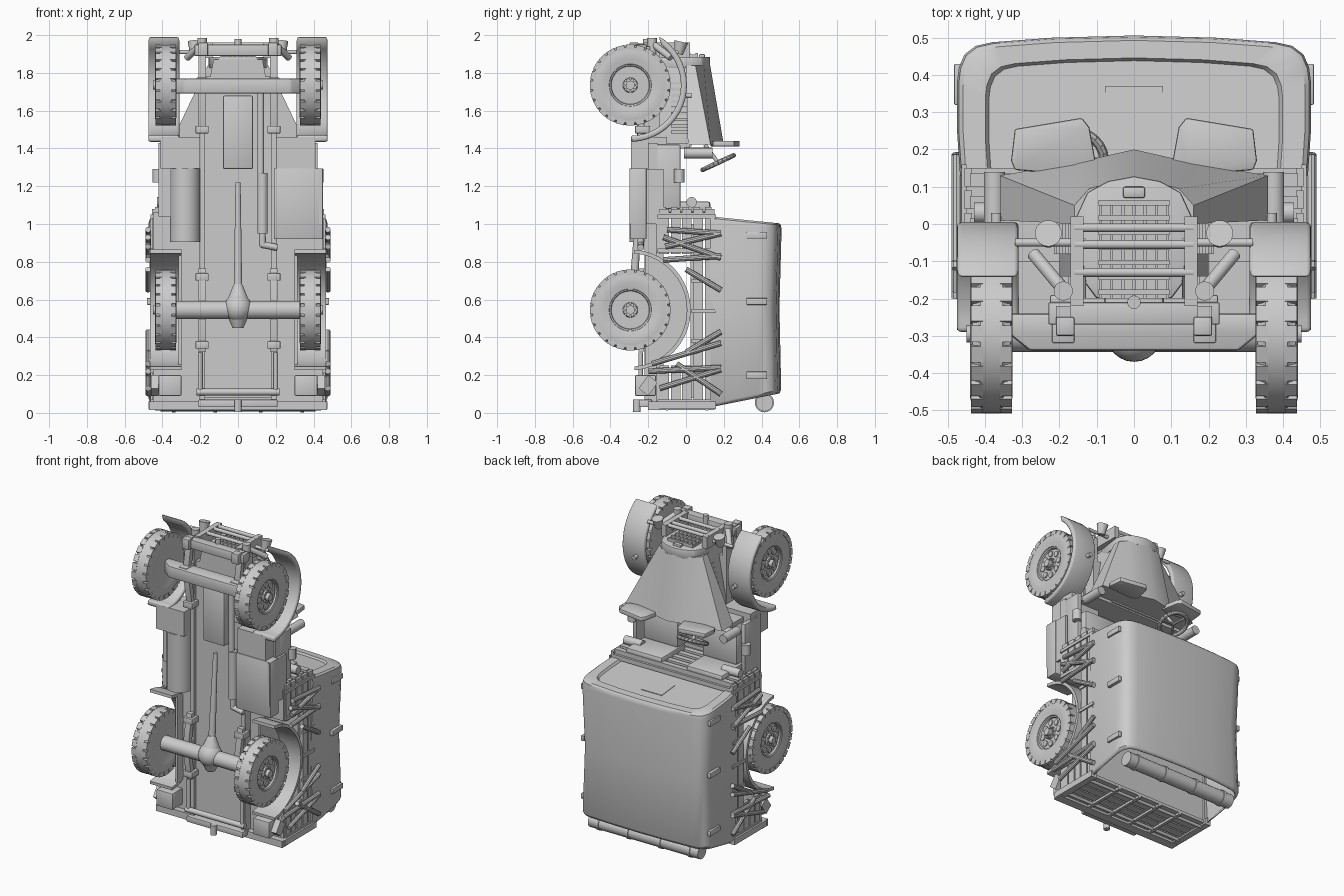
import bpy, bmesh, math
from mathutils import Vector, Matrix

# The vehicle stands on its tail: +z is its nose, +y its roof. Sizes are in hundredths.
if "Cube" in bpy.data.objects:
    bpy.data.objects.remove(bpy.data.objects["Cube"], do_unlink=True)

GREY = (0.6, 0.6, 0.6, 1)
paint = bpy.data.materials.new("plain grey")
paint.use_nodes = True
paint.diffuse_color = GREY
paint.node_tree.nodes["Principled BSDF"].inputs["Base Color"].default_value = GREY


def finish(name, bm, both=False, bevel=0, segments=2, shell=0):
    bmesh.ops.recalc_face_normals(bm, faces=bm.faces)
    if bevel:
        edges = [e for e in bm.edges if e.calc_face_angle(0) > 0.6]
        bmesh.ops.bevel(bm, geom=edges, offset=bevel, segments=segments, affect='EDGES', profile=0.5)
    for f in bm.faces:
        f.smooth = True
    for e in bm.edges:
        e.smooth = e.calc_face_angle(0) < 0.6
    bmesh.ops.scale(bm, vec=Vector((1, 1, 1)) / 100, verts=bm.verts)
    mesh = bpy.data.meshes.new(name)
    bm.to_mesh(mesh)
    bm.free()
    mesh.materials.append(paint)
    ob = bpy.data.objects.new(name, mesh)
    bpy.context.scene.collection.objects.link(ob)
    if shell:
        ob.modifiers.new("Shell", 'SOLIDIFY').thickness = shell / 100
    if both:
        ob.modifiers.new("Mirror", 'MIRROR').use_mirror_merge = False


def box(name, x, y, z, both=False, bevel=0):
    bm = bmesh.new()
    add_box(bm, x, y, z)
    finish(name, bm, both, bevel)


def add_box(bm, x, y, z, turn=Matrix()):
    size = [b - a for a, b in (x, y, z)]
    mid = [(a + b) / 2 for a, b in (x, y, z)]
    bmesh.ops.create_cube(bm, size=1, matrix=turn @ Matrix.Translation(mid) @ Matrix.Diagonal((*size, 1)))


def add_rod(bm, p, q, r, r_end=None, sides=14):
    p, q = Vector(p), Vector(q)
    turn = (q - p).to_track_quat('Z', 'Y').to_matrix().to_4x4()
    bmesh.ops.create_cone(bm, cap_ends=True, segments=sides, radius1=r, radius2=r if r_end is None else r_end,
                          depth=(q - p).length, matrix=Matrix.Translation((p + q) / 2) @ turn)


def rod(name, points, r, r_end=None, both=False, sides=14):
    bm = bmesh.new()
    for p, q in zip(points, points[1:]):
        add_rod(bm, p, q, r, r_end, sides)
    for p in points[1:-1]:
        bmesh.ops.create_uvsphere(bm, u_segments=12, v_segments=8, radius=r, matrix=Matrix.Translation(p))
    finish(name, bm, both)


def loft(name, rings, both=False, bevel=0, segments=2, open_back=False, shell=0):
    bm = bmesh.new()
    rows = [[bm.verts.new(p) for p in ring] for ring in rings]
    for a, b in zip(rows, rows[1:]):
        for i in range(len(a)):
            j = (i + 1) % len(a)
            bm.faces.new((a[i], a[j], b[j], b[i]))
    if not open_back:
        bm.faces.new(rows[0])
    bm.faces.new(rows[-1])
    finish(name, bm, both, bevel, segments, shell)


def prism(name, profile, x, both=False, bevel=0, segments=2):
    loft(name, [[(s, *p) for p in profile] for s in x], both, bevel, segments)


def plate(name, outline, z, both=False, bevel=0):
    loft(name, [[(*p, s) for p in outline] for s in z], both, bevel)


def mirrored(half):
    return half + [(-p[0], *p[1:]) for p in reversed(half) if p[0]]


def arc(r, start, end, centre, steps=20):
    angles = [math.radians(start + (end - start) * i / steps) for i in range(steps + 1)]
    return [(WHEEL_Y + r * math.cos(a), centre + r * math.sin(a)) for a in angles]


def lathe(name, profile, y, z, steps=48):
    turns = [math.tau * i / steps for i in range(steps)]
    loft(name, [[(x, y + r * math.cos(a), z + r * math.sin(a)) for a in turns] for x, r in profile], both=True)


# Wheels: tyre, shoulder blocks, rim with a ring of holes, and hub
WHEEL_Y, FRONT, REAR = -29.5, 173.5, 54.5
for end, z in (("front", FRONT), ("rear", REAR)):
    lathe(end + "_tyre", [(34, 11), (33, 14), (32.6, 17), (33.2, 20), (34.5, 20.5), (35.3, 21.3), (41.2, 21.3),
                          (42, 20.5), (43.4, 20), (44, 17), (43.7, 14), (43.2, 11.2), (41, 10.5)], WHEEL_Y, z)
    lathe(end + "_rim", [(35, 11.2), (42.8, 11.2), (42.4, 10.3), (41.3, 10), (41.3, 4), (42.2, 3.6), (42.2, 1)], WHEEL_Y, z, 32)
    bm, holes = bmesh.new(), bmesh.new()
    for i in range(24):
        turn = Matrix.Translation((0, WHEEL_Y, z)) @ Matrix.Rotation(math.tau * i / 24, 4, 'X')
        add_box(bm, (32.8, 36), (-2.2, 2.2), (18.6, 21.4), turn)
        add_box(bm, (40.5, 43.8), (-2.2, 2.2), (18.6, 21.4), turn)
        if i % 3 == 0:
            add_rod(holes, turn @ Vector((40, 0, 7.3)), turn @ Vector((42, 0, 7.3)), 1.9)
            add_rod(holes, turn @ Vector((41, 0, 3.3)), turn @ Vector((43, 0, 3.3)), 0.8, sides=6)
    finish(end + "_shoulder_blocks", bm, both=True)
    finish(end + "_rim_holes", holes, both=True)
    rod(end + "_hub", [(38, WHEEL_Y, z), (45, WHEEL_Y, z)], 2.4, both=True)

# Axles and drive line
plate("front_axle_beam", mirrored([(28, -34), (33, -30), (38, -26), (36, -24), (28, -24)]), (169, 177), bevel=1)
rod("rear_axle_tube", [(-34, WHEEL_Y, REAR), (34, WHEEL_Y, REAR)], 4.8, sides=24)
bm = bmesh.new()
bmesh.ops.create_uvsphere(bm, u_segments=24, v_segments=16, radius=7.5, matrix=Matrix.Translation((0, WHEEL_Y, REAR + 1)))
add_rod(bm, (0, -29, 58), (0, -28, 68), 6.5, 2.4)
add_rod(bm, (0, -29, 53), (0, -29, 45), 6.5, 3)
finish("differential", bm)
rod("drive_shaft", [(0, -28, 62), (0, -24, 122)], 2.3, 1.4)
box("gearbox_cover", (-8, 8), (-26, -18), (129, 168), bevel=1)

# Chassis
box("chassis_floor", (-19, 19), (-20, -14), (8, 178))
box("frame_rail", (17.5, 20.5), (-22, -14), (6, 194), True)
for z in (36, 72, 150, 192):
    box("spring_bracket", (15.5, 22.5), (-27, -19), (z - 2, z + 2), True, 0.5)
for z in (REAR, FRONT):
    spring = [(-25, z - 22), (-29, z), (-25, z + 22), (-22, z + 22), (-25.5, z), (-22, z - 22)]
    prism("leaf_spring", spring, (17, 21), True)
    box("spring_clamp", (16, 22), (-32, -23), (z - 4, z + 4), True, 0.5)
rod("rear_frame_bar", [(-22, -24, 11), (22, -24, 11)], 1.8)
rod("rear_frame_strut", [(20, -24, 11), (20, -24, 32)], 1.2, both=True)
box("rear_cross_beam", (-21, 21), (-25, -18), (3, 7), bevel=0.5)
rod("tow_hook", [(0, -26, 0.5), (0, -26, 7)], 2)
rod("exhaust_pipe", [(12, -24, 170), (12, -24, 126), (13, -24, 89), (21, -24, 87.5)], 1.8)
rod("silencer", [(13, -24, 95), (13, -24, 127)], 2.8)
rod("fuel_tank", [(-28, -22, 90.5), (-28, -22, 129.5)], 8, sides=32)
box("tool_locker", (19, 45), (-29.5, -21), (92, 129.5), bevel=0.5)
box("locker_step", (43, 44.5), (-30, -12), (100, 129))
box("cab_footwell", (20, 41), (-29, -10), (129.5, 146), True)
box("rear_stowage_box", (30, 42), (-27, -16), (9, 20), True, 0.6)
prism("rear_light_bracket", [(-25, 13), (-20, 20), (-15, 16), (-20, 9)], (42, 46), True)

# Fenders
front_fender = [(-29, 143.5), (-29, 147)] + arc(26.8, -82, 52, FRONT) + arc(30, 60, -88, FRONT)
prism("front_fender", front_fender, (31, 47.5), True, 1.2, 3)
prism("rear_fender", arc(30, -86, 86, REAR) + arc(32, 86, -86, REAR), (30, 46.5), True)
prism("rear_wheel_well", arc(30.5, -75, 75, REAR), (30, 31.5), True)

# Bonnet, grille and nose guard
loft("bonnet", [mirrored([(36, 1, 142), (36, 13, 142), (15.5, 16.5, 142), (0, 20, 142)]),
                mirrored([(16, 0, 184), (16, 5, 184), (12, 9.5, 184), (0, 12.8, 184)])])
loft("engine_bay", [mirrored([(20, -20, z), (20, 3, z)]) for z in (141, 150)] + [mirrored([(13, -20, 187), (13, 3, 187)])])
for i in range(9):
    x = 20.5 - i * 0.75
    box("bonnet_louvre", (x - 3, x + 1), (-8, 1), (148 + i * 3.2, 149.6 + i * 3.2), True)
plate("grille_shell", mirrored([(10, -20), (13, -16), (15.5, 2), (12.5, 8.5), (7, 11.5), (0, 12.8)]), (182.5, 188.5), bevel=0.6)
box("grille_backing", (-9.5, 9.5), (-20, 6), (187, 188.8))
for i in range(7):
    box("grille_slat", (-9.5, 9.5), (-19 + i * 4, -17.6 + i * 4), (188, 190.5))
    box("grille_rib", (i * 3 - 9.4, i * 3 - 8.6), (-20, 6), (188, 189.8))
box("grille_badge_plate", (-3, 3), (7, 10), (188, 190), bevel=0.6)
box("guard_post", (13.5, 17), (-22, 2), (188, 196), True)
for y in (-1, -5.5, -13):
    rod("guard_bar", [(-16, y, 195), (16, y, 195)], 1.2)
box("front_bumper", (-23, 23), (-27, -21), (189, 195), bevel=0.5)
box("bumper_shackle", (16, 21), (-30, -25), (189, 196), True, 0.5)
rod("front_tow_pin", [(0, -21, 190), (0, -21, 198)], 1.8)
rod("towing_arm", [(27, -8, 188), (19.5, -17, 195)], 1.8, both=True)
rod("towing_eye", [(19, -18, 190), (19, -18, 198.5)], 2.6, both=True)
rod("headlamp_stalk", [(13, -5, 191), (32, -5, 191)], 1.1, both=True)
rod("headlamp", [(23, -4, 190), (23, -2.5, 196.5)], 2.4, 3.6, True, 24)
rod("fender_marker", [(37, 0, 168), (37, 3, 168)], 1.4, both=True)

# Open cab
box("cab_floor", (-42, 42), (-20, -15), (104, 143))
box("scuttle", (-36, 36), (-15, 2), (140, 143))
box("cab_side", (39, 42), (-16, -3), (108, 142), True, 0.5)
windscreen = [(10, 15), (14, 13), (32, 14.5), (33, 17), (32, 25.5), (14, 28.5), (12, 26)]
plate("wind_deflector", windscreen, (141, 144), True, 0.6)
rod("deflector_roll", [(37.5, -1, 137.5), (37.5, 14, 137.5)], 2.9, both=True)
rod("cab_side_lamp", [(42.5, -3.5, 122), (42.5, -3.5, 129)], 2.8, both=True)
box("seat_cushion", (9, 35), (-15, -4), (112, 133), True, 1.5)
box("seat_back", (9, 36), (-13, 13), (106, 112), True, 1.5)
for i in range(8):
    box("floor_slat", (-36, 36), (-15, -13), (106 + i * 4, 108.5 + i * 4))
rod("rolled_sheet", [(30, 3, 111.5), (43, 3, 111.5)], 2.8, both=True)
rod("steering_column", [(-17, 10, 142), (-17, 17, 132.5)], 1)
bm = bmesh.new()
tilt = Matrix.Translation((-17, 17, 132.5)) @ Matrix.Rotation(math.radians(25), 4, 'X')
rim = [tilt @ Vector((9 * math.cos(a), 9 * math.sin(a), 0)) for a in (math.tau * i / 24 for i in range(24))]
for i, p in enumerate(rim):
    add_rod(bm, p, rim[i - 1], 1.3, sides=8)
    if i % 8 == 0:
        add_rod(bm, p, tilt.translation, 0.8, sides=8)
finish("steering_wheel", bm)

# Cargo bed with slatted sides, cut away around the rear wheels
box("bed_floor", (-31, 31), (-16, -12), (5, 106))
box("headboard", (-45, 45), (-14, 15), (103, 106))
for low, high in ((4, 24), (85, 106)):
    box("bed_floor_side", (31, 45), (-16, -12), (low, high), True)
for i in range(5):
    y = -14 + i * 6
    for low, high in ((4, 25), (84, 108)) if y < 0 else ((4, 108),):
        box("side_slat", (43.5, 45.5), (y, y + 5), (low, high), True)
    box("tailgate_slat", (-44, 44), (y, y + 5), (3, 5))
    box("headboard_rail", (-44, 44), (y, y + 3.5), (106, 109))
for z in (6, 22, 38, 54, 70, 86, 104):
    box("side_post", (45, 46.3), (3 if 30 < z < 80 else -15, 16), (z - 1, z + 1), True)
box("rear_sill", (-47, 47), (-20, -14), (1.5, 6))
box("tailgate_post", (43, 47.5), (-18, 16), (2, 6), True)
for x in (8, 24):
    box("tailgate_brace", (x - 1, x + 1), (-14, 15), (1.5, 4), True)
for y in (-10, 11):
    rod("tailgate_bar", [(-44, y, 2.2), (44, y, 2.2)], 1)
box("bed_bench", (31, 43), (2.5, 5), (8, 100), True)

# Canopy lashings on the sides
for y, low, high in ((-10, 97, 95), (-11, 88, 95), (-12, 93, 82), (-12, 81, 83), (0, 76, 65),
                     (0, 32, 43), (-18, 26, 37), (-20, 22, 24), (-5, 26, 10), (-14, 13, 23)):
    rod("side_lashing", [(47.6, y, low), (47.6, 18.5, high)], 1.5, both=True, sides=10)

# Canvas canopy, sagging towards its middle, with rounded ends and a recessed front panel
half = [(46.7, 13), (47.5, 25), (47.5, 38), (47, 42), (45.5, 45.5), (42.5, 47.8), (38, 48.8), (22, 50), (0, 50.6)]
rings = []
for t, fit in ((0, 0.97), (0.02, 0.995), (0.5, 0.97), (0.965, 1), (0.99, 0.99), (1, 0.965), (1, 0.84), (0.985, 0.82)):
    rings.append(mirrored([(x * fit, 13 + (y - 13) * fit,
                            (3 + (y - 13) * fit * 0.2) * (1 - t) + (104 - (y - 13) * fit * 0.1) * t) for x, y in half]))
loft("canopy", rings, open_back=True, shell=1.2)
prism("canopy_window", [(23, 101.9), (37, 100.6), (37, 100), (23, 101.3)], (-7.8, 7.8))
for z in (20, 59, 94):
    box("canopy_buckle", (46, 48.3), (32, 43), (z - 1.8, z + 1.8), True, 0.4)
rod("rolled_rear_flap", [(-41, 41.5, 5.4), (41, 41.5, 5.4)], 4.6, sides=20)
for x in (12, 34):
    rod("flap_strap", [(x - 1, 41.5, 5.4), (x + 1, 41.5, 5.4)], 5.1, both=True, sides=20)
